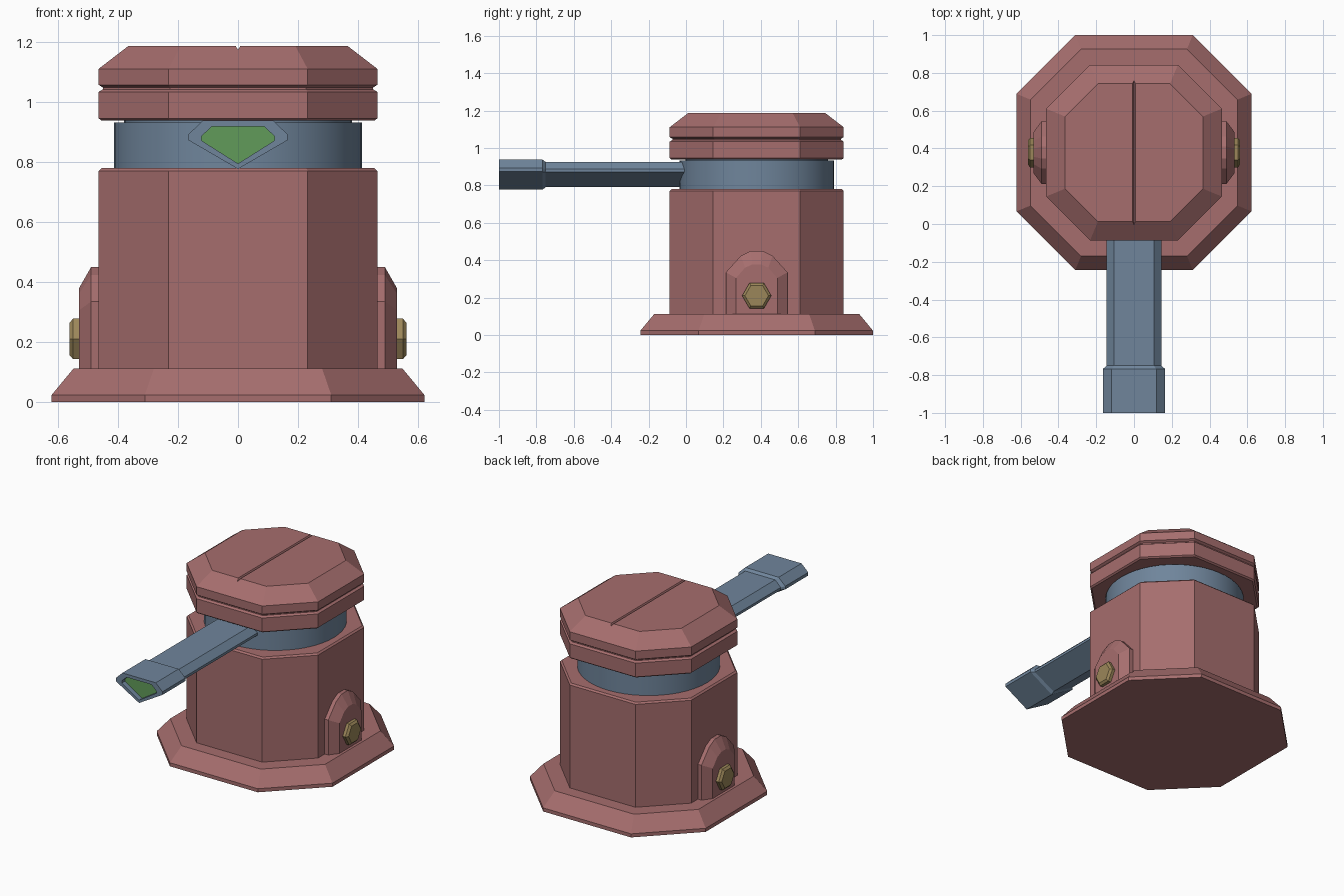
import bpy, bmesh, math
from mathutils import Vector

if "Cube" in bpy.data.objects:
    bpy.data.objects.remove(bpy.data.objects["Cube"])

CY = 0.378  # turret centre along y


def material(name, rgb):
    m = bpy.data.materials.new(name)
    m.diffuse_color = (*rgb, 1)
    m.use_nodes = True
    m.node_tree.nodes["Principled BSDF"].inputs["Base Color"].default_value = m.diffuse_color
    return m


RED = material("red_paint", (0.38, 0.155, 0.155))
BLUE = material("blue_metal", (0.16, 0.235, 0.33))
GREEN = material("green_glow", (0.12, 0.33, 0.10))
BRASS = material("brass", (0.33, 0.24, 0.10))


def loft(name, rings, mat, end_mat=None):
    """Skin a row of equal-length rings and cap both ends."""
    bm = bmesh.new()
    vs = [[bm.verts.new(p) for p in r] for r in rings]
    n = len(rings[0])
    for a, b in zip(vs, vs[1:]):
        for i in range(n):
            j = (i + 1) % n
            bm.faces.new((a[i], a[j], b[j], b[i]))
    bm.faces.new(vs[0])
    end = bm.faces.new(vs[-1])
    bmesh.ops.recalc_face_normals(bm, faces=bm.faces)
    if end_mat:
        end.material_index = 1
    me = bpy.data.meshes.new(name)
    bm.to_mesh(me)
    bm.free()
    me.materials.append(mat)
    if end_mat:
        me.materials.append(end_mat)
    ob = bpy.data.objects.new(name, me)
    bpy.context.collection.objects.link(ob)
    return ob


def octagon(size, inset, z):
    """Octagon whose corners are cut at half its size, inset evenly."""
    a, h = size - inset, size / 2 - inset * (math.sqrt(2) - 1)
    pts = [(h, a), (a, h), (a, -h), (h, -a), (-h, -a), (-a, -h), (-a, h), (-h, a)]
    return [(x, y + CY, z) for x, y in pts]


def ngon(r, n, z):
    return [(r * math.cos(i * math.tau / n), CY + r * math.sin(i * math.tau / n), z)
            for i in range(n)]


def octagon_stack(name, size, profile):
    return loft(name, [octagon(size, d, z) for d, z in profile], RED)


# Octagonal base, body and two-tier head
octagon_stack("base", 0.622, [(0, 0), (0, 0.023), (0.074, 0.112)])
octagon_stack("body", 0.465, [(0, 0.10), (0, 0.77), (0.01, 0.78)])
head = octagon_stack("head", 0.465, [
    (0.01, 0.938), (0, 0.946), (0, 1.034), (0.014, 1.043),
    (0.014, 1.049), (0, 1.058), (0, 1.111), (0.1, 1.188)])

# V-shaped groove across the head top
groove = loft("groove_cutter", [[(-0.010, y, 1.192), (0.010, y, 1.192), (0, y, 1.174)]
                                for y in (-0.3, 1.1)], RED)
groove.hide_render = True
groove.hide_viewport = True
cut = head.modifiers.new("groove", 'BOOLEAN')
cut.operation = 'DIFFERENCE'
cut.solver = 'EXACT'
cut.object = groove

# Round neck with a narrower collar reaching into the head
neck = loft("neck", [ngon(r, 48, z) for r, z in
                     [(0.414, 0.77), (0.414, 0.932), (0.38, 0.932), (0.38, 0.95)]], BLUE)
bpy.context.view_layer.objects.active = neck
neck.select_set(True)
bpy.ops.object.shade_smooth_by_angle(angle=math.radians(30))
neck.select_set(False)


def barrel_ring(half, bottom, y):
    pts = half + [(0, bottom)] + [(-x, z) for x, z in reversed(half)]
    return [(x, y, z) for x, z in pts]


# Barrel shaft
SHAFT = [(0.106, 0.925), (0.145, 0.887), (0.145, 0.871), (0, 0.79)]
shaft = SHAFT[:3]
loft("barrel", [barrel_ring(shaft, 0.79, y) for y in (0.06, -0.8)], BLUE)

# Muzzle block with a recessed glowing end
outer = [(0.118, 0.938), (0.165, 0.893), (0.165, 0.873)]
inner = [(0.088, 0.918), (0.122, 0.886), (0.122, 0.872)]
loft("muzzle", [
    barrel_ring(shaft, 0.79, -0.75), barrel_ring(outer, 0.777, -0.768),
    barrel_ring(outer, 0.777, -1.0), barrel_ring(inner, 0.795, -1.0),
    barrel_ring(inner, 0.795, -0.97)], BLUE, GREEN)


def arch(half, x):
    """Arched outline standing in the y-z plane."""
    pts = half + [(-y, z) for y, z in reversed(half)]
    return [(x, CY + y, z) for y, z in pts]


def hexagon(r, x):
    return [(x, CY + r * math.cos(i * math.pi / 3), 0.21 + r * math.sin(i * math.pi / 3))
            for i in range(6)]


# Side brackets with hexagonal bolts
wide = [(0.165, 0.10), (0.165, 0.335), (0.085, 0.423), (0.032, 0.45)]
slim = [(0.110, 0.10), (0.110, 0.305), (0.062, 0.36), (0.022, 0.378)]
for side, s in (("left", -1), ("right", 1)):
    loft(side + "_bracket", [arch(wide, 0.44 * s), arch(wide, 0.49 * s),
                             arch(slim, 0.531 * s)], RED)
    loft(side + "_bolt", [hexagon(0.078, 0.52 * s), hexagon(0.078, 0.55 * s),
                          hexagon(0.063, 0.562 * s)], BRASS)
